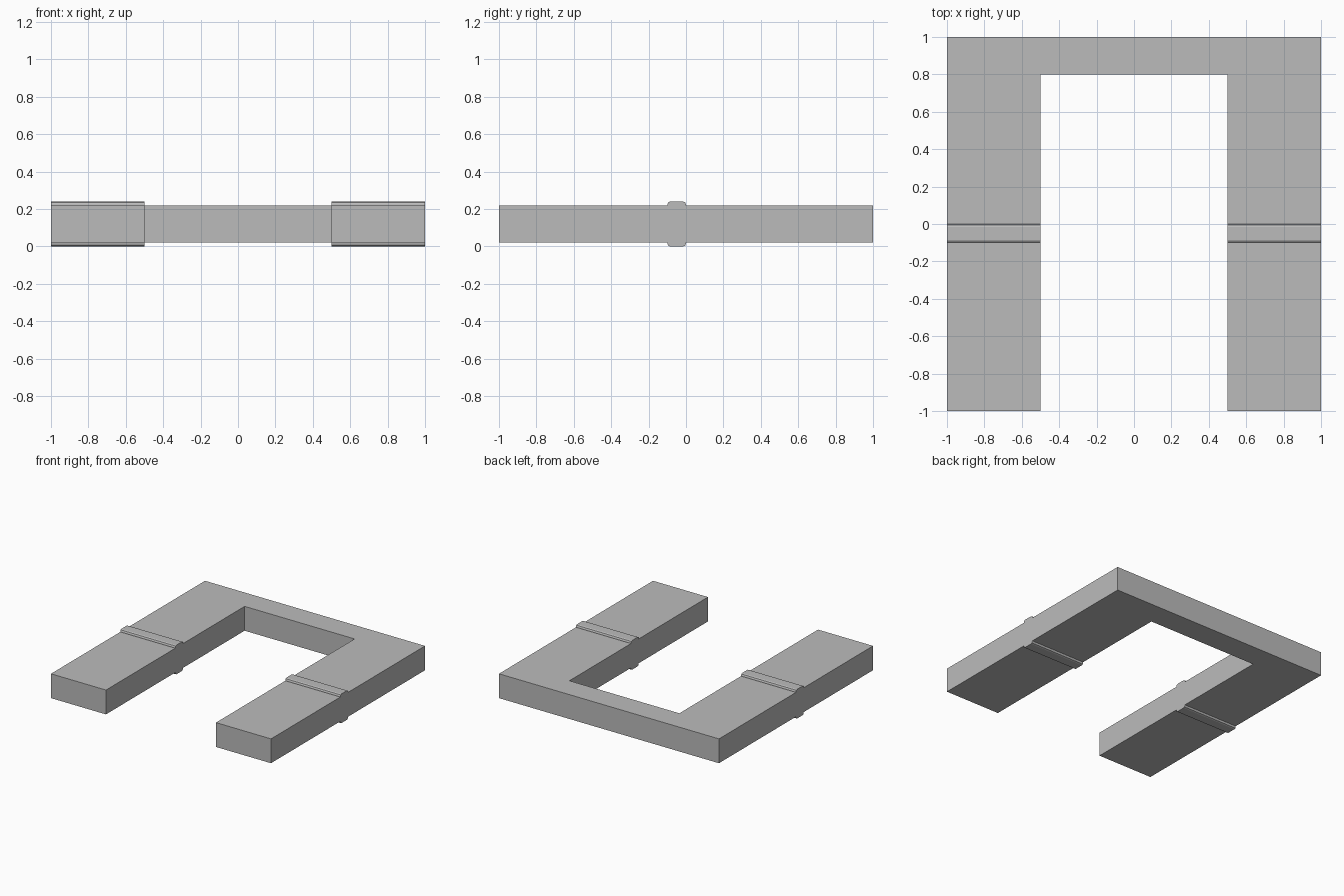
import bpy, bmesh
from math import sin, cos, pi
from mathutils import Vector

if "Cube" in bpy.data.objects:
    bpy.data.objects.remove(bpy.data.objects["Cube"])

# Mid-grey surface
grey = bpy.data.materials.new("mid_grey")
grey.diffuse_color = (0.5, 0.5, 0.5, 1)
grey.use_nodes = True
grey.node_tree.nodes["Principled BSDF"].inputs["Base Color"].default_value = grey.diffuse_color


def prism(name, points, offset):
    """Extrude a closed outline along an offset vector."""
    bm = bmesh.new()
    face = bm.faces.new([bm.verts.new(p) for p in points])
    ext = bmesh.ops.extrude_face_region(bm, geom=[face], use_keep_orig=True)
    moved = [g for g in ext["geom"] if isinstance(g, bmesh.types.BMVert)]
    bmesh.ops.translate(bm, verts=moved, vec=Vector(offset))
    bmesh.ops.recalc_face_normals(bm, faces=bm.faces[:])
    mesh = bpy.data.meshes.new(name)
    bm.to_mesh(mesh)
    bm.free()
    mesh.materials.append(grey)
    obj = bpy.data.objects.new(name, mesh)
    bpy.context.collection.objects.link(obj)
    return obj


# U-shaped slab, open towards the front
outline = [(-1, -1), (-0.5, -1), (-0.5, 0.8), (0.5, 0.8),
           (0.5, -1), (1, -1), (1, 1), (-1, 1)]
prism("u_frame", [(x, y, 0.02) for x, y in outline], (0, 0, 0.2))


# Raised ridge with rounded shoulders, lying on the top or bottom of an arm
def ridge(name, x, base_z, up):
    width, height, r, steps = 0.1, 0.02, 0.015, 2
    arc = [i * pi / 2 / steps for i in range(steps + 1)]
    right = [(0, 0)] + [(-r + r * cos(a), height - r + r * sin(a)) for a in arc]
    left = [(-width - y, h) for y, h in reversed(right)]
    return prism(name, [(x, y, base_z + up * h) for y, h in right + left], (0.5, 0, 0))


for side, x in (("left", -1), ("right", 0.5)):
    ridge(f"{side}_top_ridge", x, 0.22, 1)
    ridge(f"{side}_bottom_ridge", x, 0.02, -1)
